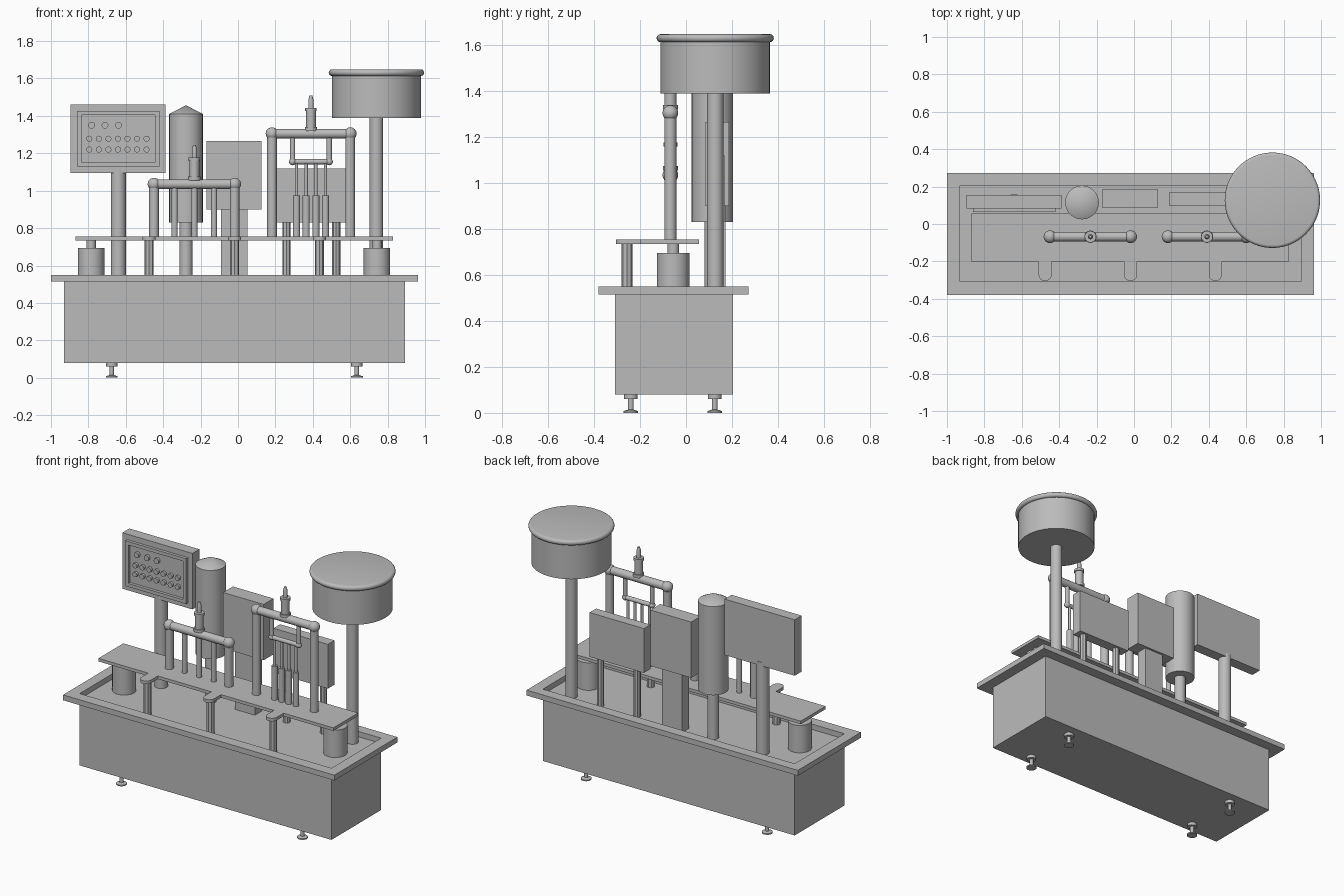
import bpy, bmesh, math
from mathutils import Vector

if "Cube" in bpy.data.objects:
    bpy.data.objects.remove(bpy.data.objects["Cube"], do_unlink=True)

metal = bpy.data.materials.new("grey_metal")
metal.use_nodes = True
metal.diffuse_color = (0.5, 0.5, 0.5, 1)
metal.node_tree.nodes["Principled BSDF"].inputs["Base Color"].default_value = (0.5, 0.5, 0.5, 1)


def finish(name, bm, smooth=False):
    bmesh.ops.recalc_face_normals(bm, faces=bm.faces)
    mesh = bpy.data.meshes.new(name)
    bm.to_mesh(mesh)
    bm.free()
    mesh.materials.append(metal)
    ob = bpy.data.objects.new(name, mesh)
    bpy.context.collection.objects.link(ob)
    if smooth:
        bpy.ops.object.select_all(action='DESELECT')
        ob.select_set(True)
        bpy.context.view_layer.objects.active = ob
        bpy.ops.object.shade_smooth_by_angle(angle=math.radians(35))
    return ob


def box(name, x, y, z):
    """Box from (min, max) pairs."""
    bm = bmesh.new()
    bmesh.ops.create_cube(bm, size=1)
    for v in bm.verts:
        v.co = [(a + b) / 2 + c * (b - a) for (a, b), c in zip((x, y, z), v.co)]
    return finish(name, bm)


def rod(name, start, end, r, sides=32):
    """Cylinder between two points."""
    a, b = Vector(start), Vector(end)
    bm = bmesh.new()
    bmesh.ops.create_cone(bm, cap_ends=True, segments=sides, radius1=r, radius2=r, depth=(b - a).length)
    turn = Vector((0, 0, 1)).rotation_difference(b - a)
    for v in bm.verts:
        v.co = turn @ v.co + (a + b) / 2
    return finish(name, bm, sides > 8)


def post(name, x, y, z0, z1, r, sides=32):
    return rod(name, (x, y, z0), (x, y, z1), r, sides)


def ball(name, x, y, z, r):
    bm = bmesh.new()
    bmesh.ops.create_uvsphere(bm, u_segments=24, v_segments=12, radius=r)
    bmesh.ops.translate(bm, vec=(x, y, z), verts=bm.verts)
    return finish(name, bm, True)


def lathe(name, x, y, profile, steps=48):
    """Spin an (r, z) profile around a vertical axis."""
    bm = bmesh.new()
    verts = [bm.verts.new((x + r, y, z)) for r, z in profile]
    edges = [bm.edges.new(pair) for pair in zip(verts, verts[1:])]
    bmesh.ops.spin(bm, geom=verts + edges, cent=(x, y, 0), axis=(0, 0, 1),
                   angle=math.tau, steps=steps)
    bmesh.ops.remove_doubles(bm, verts=bm.verts, dist=0.0005)
    return finish(name, bm, True)


def frame(name, outer, inner, plane, low, high):
    """Rectangular frame; plane lists the two spanned axes, then the depth axis."""
    bm = bmesh.new()
    rings = []
    for (u, v), depth in ((outer, low), (outer, high), (inner, high), (inner, low)):
        ring = []
        for a, b in ((u[0], v[0]), (u[1], v[0]), (u[1], v[1]), (u[0], v[1])):
            co = [0, 0, 0]
            co[plane[0]], co[plane[1]], co[plane[2]] = a, b, depth
            ring.append(bm.verts.new(co))
        rings.append(ring)
    for k in range(4):
        p, q = rings[k], rings[(k + 1) % 4]
        for i in range(4):
            j = (i + 1) % 4
            bm.faces.new((p[i], p[j], q[j], q[i]))
    return finish(name, bm)


# Cabinet, raised tray rim and levelling feet
FLOOR = 0.515
DECK = 0.755
body = ((-0.93, 0.892), (-0.308, 0.205))
box("cabinet", *body, (0.08, FLOOR))
frame("tray_rim", ((-1, 0.963), (-0.38, 0.272)), body, (0, 1, 2), FLOOR, 0.55)
for x in (-0.675, 0.635):
    for y in (-0.24, 0.125):
        lathe("levelling_foot", x, y, [(0, 0), (0.032, 0), (0.032, 0.008), (0.012, 0.014),
              (0.012, 0.06), (0.03, 0.06), (0.03, 0.08), (0, 0.08)], 24)

# Conveyor deck with three rounded tabs on its front edge
tabs = (-0.475, -0.018, 0.435)
outline = [(0.83, 0.057), (-0.87, 0.057), (-0.87, -0.2)]
for x in tabs:
    outline.append((x - 0.035, -0.2))
    for i in range(13):
        a = math.pi * (1 + i / 12)
        outline.append((x + 0.035 * math.cos(a), -0.27 + 0.035 * math.sin(a)))
    outline.append((x + 0.035, -0.2))
outline.append((0.83, -0.2))
bm = bmesh.new()
face = bm.faces.new([bm.verts.new((x, y, 0.735)) for x, y in outline])
top = bmesh.ops.extrude_face_region(bm, geom=[face])["geom"]
bmesh.ops.translate(bm, vec=(0, 0, DECK - 0.735),
                    verts=[v for v in top if isinstance(v, bmesh.types.BMVert)])
finish("conveyor_deck", bm)
for x in tabs:
    post("deck_leg", x, -0.257, FLOOR, 0.74, 0.024, 8)

# Drive drums below the deck ends
for x in (-0.785, 0.743):
    post("drive_drum", x, -0.055, FLOOR, 0.695, 0.071)
    post("drive_shaft", x, -0.055, 0.69, 0.74, 0.025)

# Control panel on its pole
post("panel_pole", -0.64, 0.12, FLOOR, 1.12, 0.04)
box("panel_case", (-0.895, -0.388), (0.083, 0.155), (1.096, 1.462))
frame("panel_bezel", ((-0.86, -0.42), (1.13, 1.426)), ((-0.838, -0.444), (1.152, 1.404)),
      (0, 2, 1), 0.064, 0.084)
buttons = [(-0.783 + 0.072 * i, 1.35, 0.018) for i in range(3)]
buttons += [(-0.795 + 0.051 * i, z, 0.016) for z in (1.278, 1.22) for i in range(7)]
for x, z, r in buttons:
    rod("panel_button", (x, 0.085, z), (x, 0.067, z), r, 20)

# Storage tank
post("tank_pole", -0.278, 0.115, FLOOR, 0.84, 0.035)
lathe("tank", -0.278, 0.115, [(0, 0.83), (0.09, 0.83), (0.09, 1.41), (0, 1.457)])

# Electrical boxes behind the deck
box("tall_box_column", (-0.09, 0.052), (0.1, 0.172), (FLOOR, 0.91))
box("tall_box", (-0.168, 0.126), (0.085, 0.187), (0.9, 1.265))
box("wide_box", (0.187, 0.58), (0.1, 0.168), (0.83, 1.12))
for x in (0.26, 0.525):
    post("wide_box_leg", x, 0.134, FLOOR, 0.84, 0.022, 8)

# Feeder bowl with rounded lid edge
post("bowl_pole", 0.74, 0.127, FLOOR, 1.4, 0.036)
lid = [(0.239 + 0.016 * math.cos(a), 1.631 + 0.017 * math.sin(a))
       for a in (math.pi * (i / 8 - 0.5) for i in range(9))]
lathe("feeder_bowl", 0.74, 0.127, [(0, 1.39), (0.238, 1.39), (0.238, 1.614)] + lid + [(0, 1.648)], 64)


# Pipe gantries with an actuator on the crossbar
GY = -0.068


def arch(name, x0, x1, base, top, r, joint):
    for x in (x0, x1):
        post(name + "_post", x, GY, base, top, r)
        ball(name + "_joint", x, GY, top, joint)
    rod(name + "_crossbar", (x0, GY, top), (x1, GY, top), r)


def actuator(x, z):
    lathe("actuator", x, GY, [(0, z), (0.033, z), (0.033, z + 0.02), (0.026, z + 0.02),
          (0.026, z + 0.105), (0.031, z + 0.105), (0.031, z + 0.122), (0.014, z + 0.122),
          (0.014, z + 0.165), (0.007, z + 0.19), (0, z + 0.19)], 24)


arch("capping_gantry", -0.449, -0.018, DECK, 1.035, 0.026, 0.034)
actuator(-0.233, 1.055)
for x in (-0.339, -0.233, -0.128):
    post("capping_rod", x, GY, DECK, 1.035, 0.016)

arch("filling_gantry", 0.182, 0.6, DECK, 1.305, 0.026, 0.034)
actuator(0.39, 1.32)

# Hanging nozzle carriage
LOW = 1.155
for x in (0.292, 0.488):
    post("carriage_hanger", x, GY, LOW, 1.3, 0.014)
    ball("carriage_joint", x, GY, LOW, 0.019)
rod("carriage_bar", (0.292, GY, LOW), (0.488, GY, LOW), 0.014)
for i in range(4):
    x = 0.313 + 0.0515 * i
    post("nozzle", x, GY, DECK, 0.975, 0.019)
    post("nozzle_stem", x, GY, 0.97, LOW, 0.009, 16)
